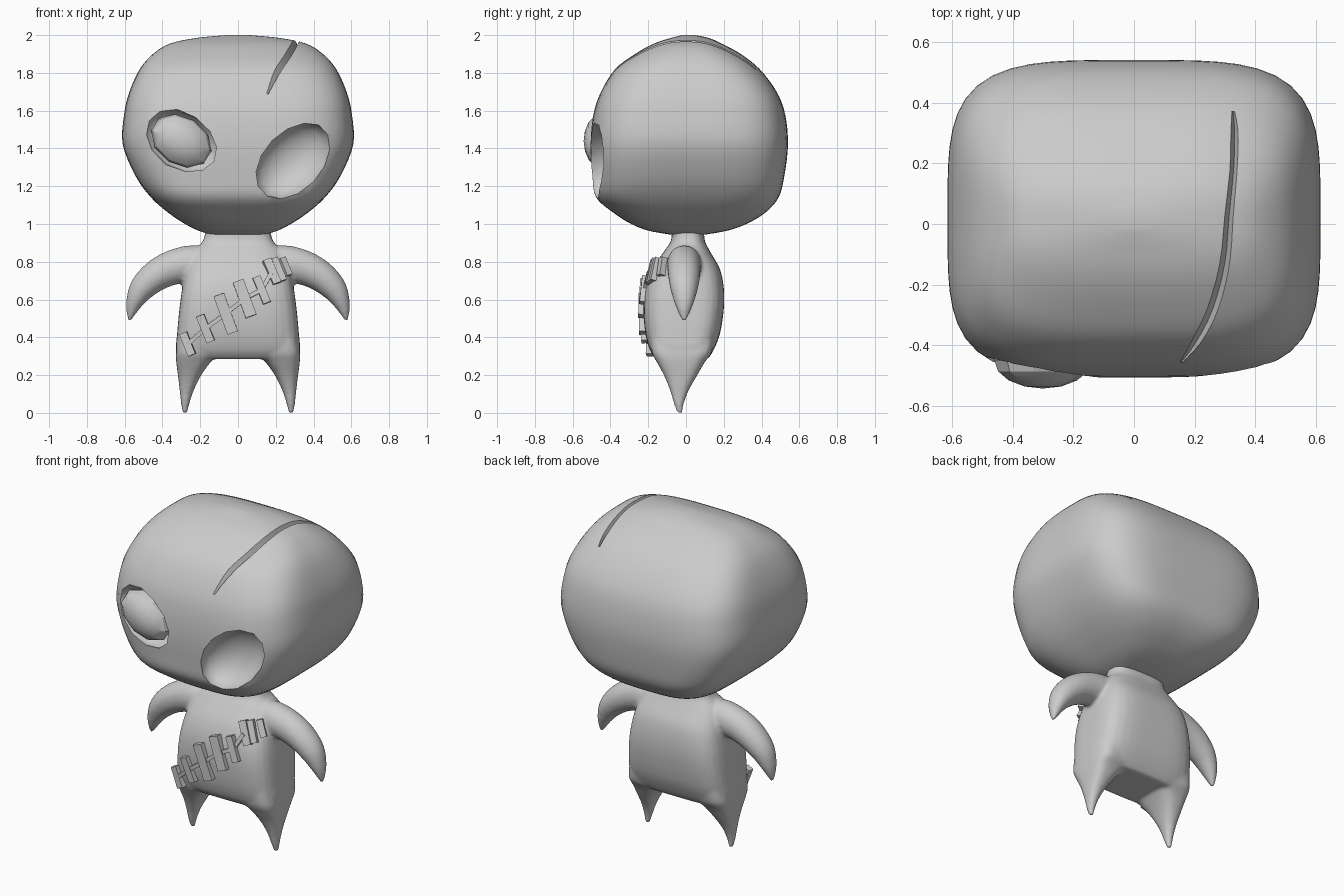
import bpy, bmesh, math
from mathutils import Matrix, Vector
from mathutils.bvhtree import BVHTree

if "Cube" in bpy.data.objects:
    bpy.data.objects.remove(bpy.data.objects["Cube"])

mat = bpy.data.materials.new("clay grey")
mat.diffuse_color = (0.6, 0.6, 0.6, 1)
mat.use_nodes = True
mat.node_tree.nodes["Principled BSDF"].inputs["Base Color"].default_value = mat.diffuse_color


def make(name, bm):
    bmesh.ops.recalc_face_normals(bm, faces=bm.faces)
    me = bpy.data.meshes.new(name)
    bm.to_mesh(me)
    bm.free()
    ob = bpy.data.objects.new(name, me)
    bpy.context.collection.objects.link(ob)
    me.materials.append(mat)
    return ob


def bake(ob):
    """Replace the mesh with its modified result."""
    dg = bpy.context.evaluated_depsgraph_get()
    me = bpy.data.meshes.new_from_object(ob.evaluated_get(dg))
    ob.modifiers.clear()
    ob.data = me


def shade(ob, angle):
    bpy.ops.object.select_all(action='DESELECT')
    ob.select_set(True)
    bpy.context.view_layer.objects.active = ob
    bpy.ops.object.shade_smooth_by_angle(angle=math.radians(angle))


def smooth_rows(rows, steps):
    """Catmull-Rom interpolation of profile rows."""
    out = []
    for i in range(len(rows) - 1):
        p = [rows[max(0, min(len(rows) - 1, i + k))] for k in (-1, 0, 1, 2)]
        for s in range(steps):
            t = s / steps
            out.append([0.5 * (2 * b + (c - a) * t + (2 * a - 5 * b + 4 * c - d) * t * t
                               + (3 * b - a - 3 * c + d) * t ** 3) for a, b, c, d in zip(*p)])
    return out + [list(rows[-1])]


def skin(bm, rings):
    vs = [[bm.verts.new(p) for p in r] for r in rings]
    n = len(vs[0])
    for a, b in zip(vs, vs[1:]):
        for i in range(n):
            bm.faces.new((a[i], a[(i + 1) % n], b[(i + 1) % n], b[i]))
    bm.faces.new(vs[0][::-1])
    bm.faces.new(vs[-1])


def loft(bm, rows, steps, segs):
    """Rows: z, x min, x max, y min, y max, squareness."""
    rings = []
    for z, x0, x1, y0, y1, e in smooth_rows(rows, steps):
        ring = []
        for i in range(segs):
            c, s = math.cos(2 * math.pi * i / segs), math.sin(2 * math.pi * i / segs)
            r = (abs(c) ** e + abs(s) ** e) ** (-1 / e)
            ring.append(((x0 + x1) / 2 + r * c * (x1 - x0) / 2,
                         (y0 + y1) / 2 + r * s * (y1 - y0) / 2, z))
        rings.append(ring)
    skin(bm, rings)


def ellipsoid(name, loc, size, tilt, segs, rings):
    """Faceted ellipsoid with its pole facing forward, tilted in the face plane."""
    bm = bmesh.new()
    m = (Matrix.Translation(loc) @ Matrix.Rotation(math.radians(-tilt), 4, 'Y')
         @ Matrix.Diagonal((*size, 1)) @ Matrix.Rotation(math.pi / 2, 4, 'X'))
    bmesh.ops.create_uvsphere(bm, u_segments=segs, v_segments=rings, radius=1, matrix=m)
    return make(name, bm)


# Head: boxy rounded loft
head_rows = [(0.945, 0.15, -0.09, 0.11, 2.5), (0.965, 0.21, -0.20, 0.22, 3), (1.0, 0.28, -0.29, 0.32, 3.3),
             (1.06, 0.37, -0.385, 0.42, 3.8), (1.14, 0.46, -0.475, 0.49, 4.2), (1.25, 0.54, -0.495, 0.52, 4.2),
             (1.42, 0.61, -0.505, 0.54, 4), (1.58, 0.603, -0.49, 0.525, 4), (1.70, 0.575, -0.45, 0.48, 4),
             (1.82, 0.52, -0.375, 0.39, 3.6), (1.90, 0.45, -0.27, 0.29, 3.2), (1.955, 0.36, -0.17, 0.19, 2.8),
             (1.985, 0.22, -0.08, 0.12, 2.5), (2.0, 0.06, -0.02, 0.05, 2)]
bm = bmesh.new()
loft(bm, [(z, -a, a, f, b, e) for z, a, f, b, e in head_rows], 4, 72)
head = make("head", bm)

# Crack cutter: wedge following the top of the head
tree = BVHTree.FromObject(head, bpy.context.evaluated_depsgraph_get())
path = [(0.155, -0.455, 0.008), (0.20, -0.39, 0.020), (0.255, -0.28, 0.022), (0.295, -0.13, 0.020),
        (0.31, 0.03, 0.018), (0.325, 0.18, 0.016), (0.328, 0.30, 0.016), (0.325, 0.37, 0.008)]
rings = []
for x, y, w in smooth_rows(path, 3):
    z = tree.ray_cast(Vector((x, y, 3)), Vector((0, 0, -1)))[0].z
    rings.append([(x - w * 1.3, y, z + 0.05), (x + w * 1.8, y, z + 0.05), (x + w * 0.2, y, z - 0.015 - w * 2)])
bm = bmesh.new()
skin(bm, rings)
cutters = [make("crack_cutter", bm),
           ellipsoid("left_socket_cutter", (-0.30, -0.475, 1.44), (0.215, 0.10, 0.15), -32, 12, 8),
           ellipsoid("right_socket_cutter", (0.29, -0.465, 1.335), (0.238, 0.13, 0.16), 45, 14, 10)]
for c in cutters:
    mod = head.modifiers.new("cut", 'BOOLEAN')
    mod.operation, mod.object, mod.solver = 'DIFFERENCE', c, 'EXACT'
bake(head)
for c in cutters:
    bpy.data.objects.remove(c)
shade(head, 35)

# Eyeball in one socket
eye = ellipsoid("eyeball", (-0.30, -0.45, 1.44), (0.172, 0.092, 0.128), -32, 10, 8)
shade(eye, 25)

# Body: torso, legs and arms fused into one smooth skin
bm = bmesh.new()
torso = [(0.285, 0.27, -0.155, 0.115, 4), (0.33, 0.325, -0.19, 0.145, 4), (0.42, 0.322, -0.215, 0.18, 4),
         (0.55, 0.31, -0.225, 0.20, 4), (0.66, 0.295, -0.215, 0.20, 3.8), (0.76, 0.275, -0.18, 0.18, 3.4),
         (0.85, 0.24, -0.12, 0.13, 3), (0.91, 0.185, -0.08, 0.10, 3), (0.98, 0.17, -0.075, 0.095, 3)]
loft(bm, [(z, -a, a, f, b, e) for z, a, f, b, e in torso], 4, 48)
leg = [(0.0, 0.268, 0.296, -0.047, -0.019, 2), (0.05, 0.256, 0.302, -0.065, -0.01, 2),
       (0.12, 0.234, 0.309, -0.085, 0.015, 2.3), (0.2, 0.195, 0.318, -0.117, 0.06, 2.8),
       (0.27, 0.145, 0.327, -0.155, 0.10, 3.4), (0.32, 0.10, 0.328, -0.18, 0.135, 4),
       (0.40, 0.08, 0.315, -0.19, 0.15, 4)]
# Arm: x, z, half thickness in profile, half depth in y
arm = [(0.12, 0.80, 0.07, 0.07), (0.24, 0.79, 0.098, 0.09), (0.35, 0.768, 0.092, 0.088),
       (0.44, 0.722, 0.082, 0.084), (0.51, 0.655, 0.068, 0.072), (0.55, 0.58, 0.044, 0.05),
       (0.568, 0.52, 0.022, 0.026), (0.574, 0.488, 0.008, 0.010)]
for side in (-1, 1):
    loft(bm, [(z, *sorted((side * a, side * b)), f, k, e) for z, a, b, f, k, e in leg], 4, 32)
    pts = smooth_rows(arm, 4)
    rings = []
    for i, (x, z, r, d) in enumerate(pts):
        p, q = pts[max(i - 1, 0)], pts[min(i + 1, len(pts) - 1)]
        t = Vector((q[0] - p[0], q[1] - p[1])).normalized()
        ring = []
        for k in range(24):
            c, s = math.cos(math.pi * k / 12), math.sin(math.pi * k / 12)
            ring.append((side * (x - t.y * r * c), -0.01 + d * s, z + t.x * r * c))
        rings.append(ring)
    skin(bm, rings)
body = make("body", bm)
mod = body.modifiers.new("fuse", 'REMESH')
mod.mode, mod.voxel_size = 'VOXEL', 0.01
mod = body.modifiers.new("blend", 'SMOOTH')
mod.factor, mod.iterations = 0.5, 8
bake(body)
shade(body, 60)

# Stitched seam across the chest
tree = BVHTree.FromObject(body, bpy.context.evaluated_depsgraph_get())


def plate(name, x, z, w, h, tilt, thick):
    """Box laid on the front of the body, following the surface slope."""
    hit, nrm, _, _ = tree.ray_cast(Vector((x, -1, z)), Vector((0, 1, 0)))
    nrm = (nrm + Vector((0, -0.6, 0))).normalized()
    rot = Vector((0, -1, 0)).rotation_difference(nrm).to_matrix().to_4x4()
    bm = bmesh.new()
    bmesh.ops.create_cube(bm, size=1, matrix=Matrix.Translation(hit + nrm * 0.008) @ rot
                          @ Matrix.Rotation(math.radians(tilt), 4, 'Y')
                          @ Matrix.Diagonal((w, thick, h, 1)))
    make(name, bm)


stitches = [(-0.265, 0.365, 0.042, 0.125, -22), (-0.172, 0.447, 0.045, 0.15, -22), (-0.065, 0.525, 0.058, 0.215, -20),
            (0.035, 0.605, 0.06, 0.20, -20), (0.125, 0.65, 0.042, 0.15, -22), (0.178, 0.745, 0.045, 0.14, -22),
            (0.212, 0.755, 0.035, 0.13, -20), (0.245, 0.77, 0.035, 0.10, -20)]
for i, s in enumerate(stitches):
    plate(f"stitch_{i + 1}", *s, 0.036)
for i, (a, b) in enumerate(zip(stitches[:6], stitches[1:6])):
    dx, dz = b[0] - a[0], b[1] - a[1]
    plate(f"seam_{i + 1}", (a[0] + b[0]) / 2, (a[1] + b[1]) / 2, math.hypot(dx, dz), 0.022,
          -math.degrees(math.atan2(dz, dx)), 0.022)
